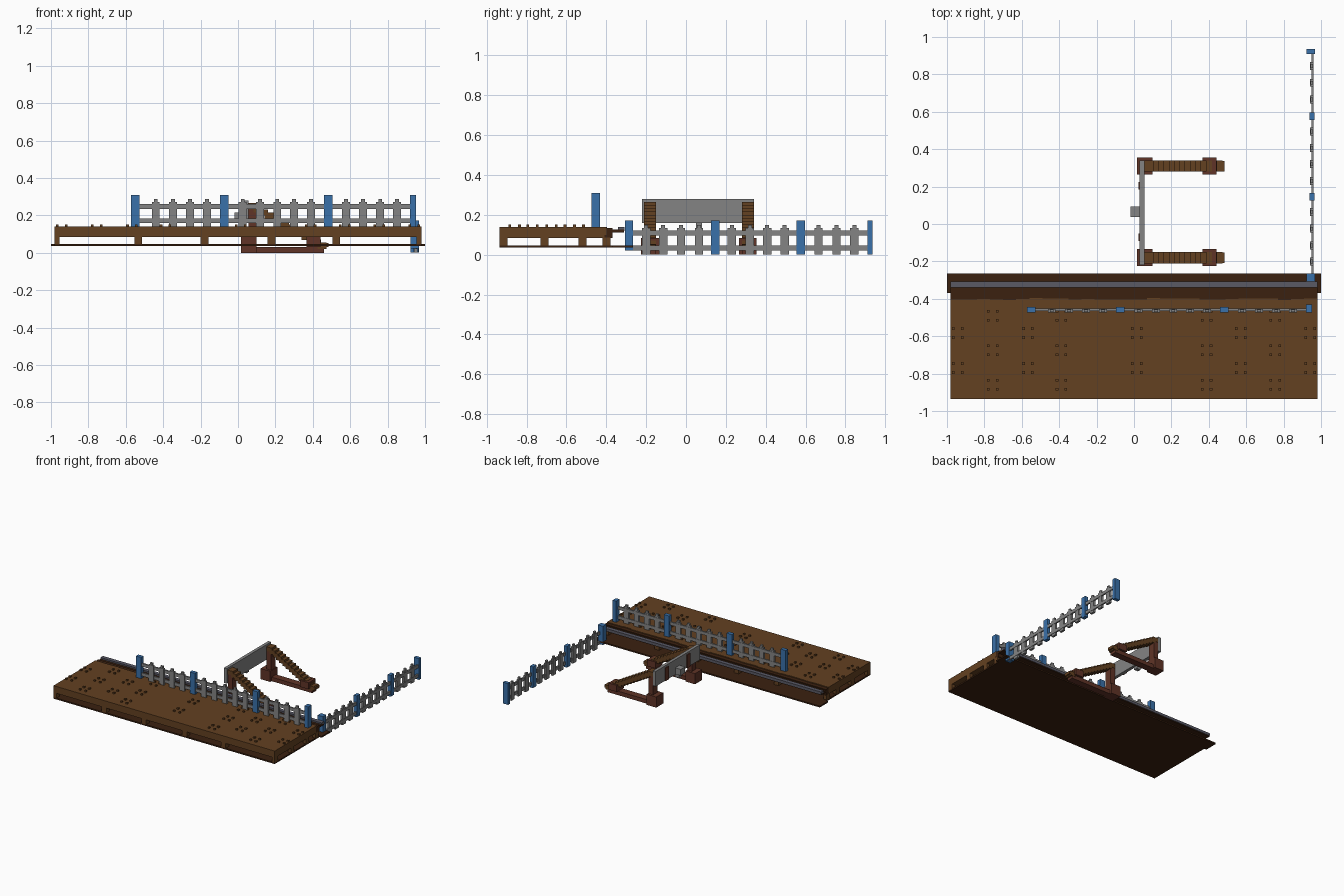
import bpy, bmesh, math, random

cube = bpy.data.objects.get("Cube")
if cube:
    bpy.data.objects.remove(cube, do_unlink=True)
random.seed(4)


def material(name, rgb):
    m = bpy.data.materials.new(name)
    m.use_nodes = True
    m.diffuse_color = (*rgb, 1)
    b = m.node_tree.nodes["Principled BSDF"]
    b.inputs["Base Color"].default_value = (*rgb, 1)
    b.inputs["Roughness"].default_value = 0.9
    return m


BROWN = material("wood brown", (0.125, 0.052, 0.015))
DARK = material("dark wood", (0.043, 0.015, 0.005))
RED = material("red brown wood", (0.115, 0.034, 0.02))
GRAY = material("gray", (0.23, 0.23, 0.23))
BLUE = material("blue", (0.042, 0.165, 0.40))
STEEL = material("steel gray", (0.10, 0.10, 0.13))


def boxes(name, mat, items):
    """One object from boxes given as (x0, x1, y0, y1, z0, z1)."""
    bm = bmesh.new()
    for x0, x1, y0, y1, z0, z1 in items:
        r = bmesh.ops.create_cube(bm, size=1)
        for v in r["verts"]:
            v.co = ((x0 + x1) / 2 + v.co.x * (x1 - x0),
                    (y0 + y1) / 2 + v.co.y * (y1 - y0),
                    (z0 + z1) / 2 + v.co.z * (z1 - z0))
    me = bpy.data.meshes.new(name)
    bm.to_mesh(me)
    bm.free()
    me.materials.append(mat)
    ob = bpy.data.objects.new(name, me)
    bpy.context.collection.objects.link(ob)
    return ob


# Base plate with a wider strip along the back
boxes("base_plate", DARK, [(-0.98, 0.98, -0.935, -0.37, 0.036, 0.047),
                           (-1, 1, -0.37, -0.265, 0.036, 0.047)])

# Short blocks that carry the deck
blocks = []
for x in (-0.967, -0.533, -0.18, 0.18, 0.525, 0.967):
    w = 0.013 if abs(x) > 0.9 else 0.021
    for y in (-0.915, -0.71, -0.52, -0.40):
        blocks.append((x - w, x + w, y - 0.02, y + 0.02, 0.045, 0.087))
boxes("support_blocks", BROWN, blocks)

# Deck with an uneven back edge
boxes("deck", BROWN, [(-0.98, 0.98, -0.935, -0.41, 0.085, 0.14)])
edge = []
for i in range(28):
    x = -0.98 + i * 0.07
    edge.append((x, x + 0.07, -0.412, -0.40 + random.uniform(-0.006, 0.004), 0.1, 0.14))
boxes("deck_ragged_edge", BROWN, edge)
boxes("back_beam", DARK, [(-0.98, 0.98, -0.41, -0.37, 0.085, 0.134)])
boxes("back_ledge", DARK, [(-0.98, 0.98, -0.37, -0.312, 0.112, 0.126)])
boxes("back_rail", STEEL, [(-0.98, 0.98, -0.34, -0.308, 0.118, 0.138)])

# Square pegs in groups of four
pegs = []
for xs, ys in (((-0.942, -0.567, 0.015, 0.57, 0.942), (-0.583, -0.77)),
               ((-0.755, -0.388, 0.388, 0.755), (-0.49, -0.675, -0.86))):
    for cx in xs:
        for cy in ys:
            for dx in (-0.024, 0.024):
                for dy in (-0.024, 0.024):
                    x, y = cx + dx, cy + dy
                    pegs.append((x - 0.007, x + 0.007, y - 0.007, y + 0.007, 0.138, 0.151))
boxes("deck_pegs", BROWN, pegs)


def fence(prefix, place, start, end, posts, pickets, z):
    """Picket fence along a line; place turns (along, across, z) into a box."""
    boxes(prefix + "_posts", BLUE,
          [place(c - w / 2, c + w / 2, a, b, z + dz, z + 0.17) for c, w, a, b, dz in posts])
    boxes(prefix + "_rails", GRAY,
          [place(start, end, -0.006, 0.006, z + h, z + h + 0.025) for h in (0.019, 0.095)])
    parts = []
    for c in pickets:
        parts.append(place(c - 0.021, c + 0.021, -0.014, 0.004, z, z + 0.131))
        parts.append(place(c - 0.01, c + 0.01, -0.012, 0.003, z + 0.13, z + 0.148))
    boxes(prefix + "_pickets", GRAY, parts)


# Fence on the deck
fence("deck_fence",
      lambda a0, a1, c0, c1, z0, z1: (a0, a1, c0 - 0.459, c1 - 0.459, z0, z1),
      -0.55, 0.935,
      [(-0.55, 0.045, -0.014, 0.016, 0), (-0.073, 0.045, -0.014, 0.016, 0),
       (0.483, 0.045, -0.014, 0.016, 0), (0.936, 0.032, -0.014, 0.028, 0)],
      [-0.44, -0.348, -0.257, -0.166, 0.025, 0.118, 0.21, 0.30, 0.39,
       0.578, 0.668, 0.76, 0.85], 0.14)

# Fence running back from the corner
fence("side_fence",
      lambda a0, a1, c0, c1, z0, z1: (c0 + 0.955, c1 + 0.955, a0, a1, z0, z1),
      -0.285, 0.925,
      [(-0.286, 0.042, -0.034, 0.012, 0.02), (0.146, 0.042, -0.018, 0.010, 0),
       (0.576, 0.042, -0.018, 0.010, 0), (0.923, 0.027, -0.034, 0.012, 0)],
      [-0.2, -0.115, -0.025, 0.065, 0.23, 0.32, 0.407, 0.495, 0.665, 0.755, 0.845], 0.002)

# Two triangular braces holding an upright board
N = 14
for side, y in (("left", 0.31), ("right", -0.18)):
    boxes(side + "_brace_foot", RED, [
        (0.015, 0.10, y - 0.045, y + 0.045, 0, 0.085),
        (0.10, 0.46, y - 0.028, y + 0.028, 0, 0.032),
        (0.055, 0.095, y - 0.028, y + 0.028, 0.085, 0.24)])
    steps = []
    for i in range(N):
        x = 0.055 + i * 0.0285
        z = 0.265 - i * 0.0162
        steps.append((x, x + 0.048, y - 0.03, y + 0.03, z - 0.034, z))
    steps.append((0.40, 0.485, y - 0.028, y + 0.028, 0.03, 0.052))
    boxes(side + "_brace_diagonal", BROWN, steps)
    boxes(side + "_brace_block", RED, [(0.365, 0.44, y - 0.045, y + 0.045, 0.032, 0.084)])

boxes("upright_board", GRAY, [(0.03, 0.055, -0.22, 0.34, 0.16, 0.28)])
boxes("board_battens", RED, [(0.023, 0.031, y - 0.02, y + 0.02, 0.16, 0.265)
                             for y in (0.205, -0.07)])
boxes("board_bracket", GRAY, [(-0.018, 0.031, 0.037, 0.093, 0.165, 0.215),
                              (0.005, 0.04, 0.05, 0.08, 0.135, 0.17)])
